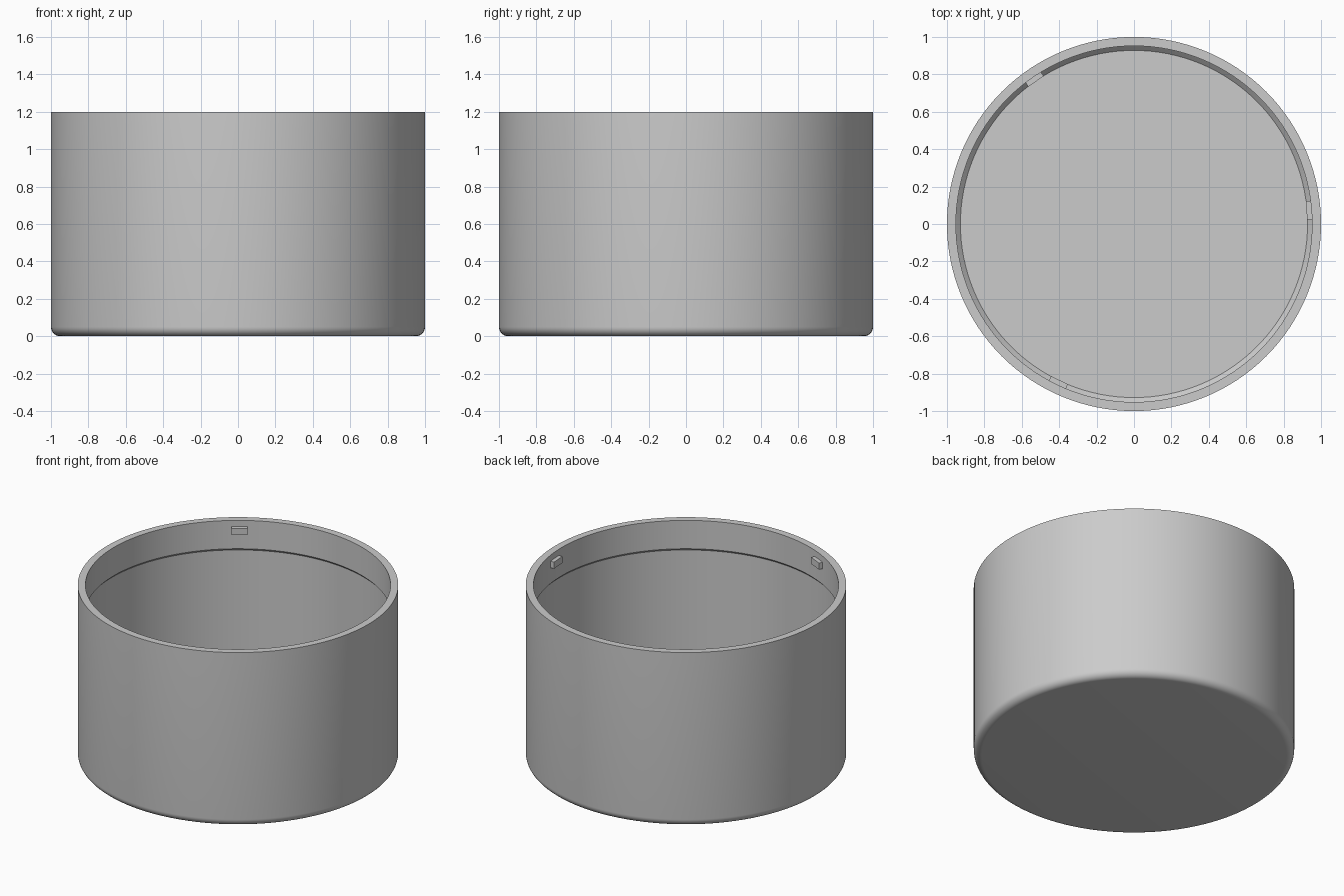
import bpy
import bmesh
import math

if "Cube" in bpy.data.objects:
    bpy.data.objects.remove(bpy.data.objects["Cube"])

SEGMENTS = 128

grey = bpy.data.materials.new("plain grey")
grey.diffuse_color = (0.6, 0.6, 0.6, 1)
grey.use_nodes = True
grey.node_tree.nodes["Principled BSDF"].inputs["Base Color"].default_value = grey.diffuse_color


def make_object(name, bm):
    bmesh.ops.recalc_face_normals(bm, faces=bm.faces[:])
    mesh = bpy.data.meshes.new(name)
    bm.to_mesh(mesh)
    bm.free()
    mesh.materials.append(grey)
    obj = bpy.data.objects.new(name, mesh)
    bpy.context.collection.objects.link(obj)
    return obj


# Cup: lathed profile with a rounded foot, thicker rim band with a bevelled
# underside, and a bevelled inner floor edge
fillet = 0.05
profile = [(0, 0)]
for i in range(9):
    a = math.pi / 2 * i / 8
    profile.append((1 - fillet + fillet * math.sin(a), fillet - fillet * math.cos(a)))
profile += [(1, 1.2), (0.952, 1.2), (0.952, 1.005), (0.966, 0.99),
            (0.966, 0.088), (0.928, 0.05), (0, 0.05)]

bm = bmesh.new()
verts = [bm.verts.new((r, 0, z)) for r, z in profile]
edges = [bm.edges.new(pair) for pair in zip(verts, verts[1:])]
bmesh.ops.spin(bm, geom=verts + edges, cent=(0, 0, 0), axis=(0, 0, 1),
               angle=math.tau, steps=SEGMENTS, use_merge=True)
bmesh.ops.remove_doubles(bm, verts=bm.verts[:], dist=1e-5)
cup = make_object("cup", bm)
bpy.context.view_layer.objects.active = cup
cup.select_set(True)
bpy.ops.object.shade_smooth_by_angle(angle=math.radians(30))

# Locking tabs: three small blocks evenly spaced inside the rim
for n in range(3):
    bm = bmesh.new()
    bmesh.ops.create_cube(bm, size=1)
    for v in bm.verts:
        v.co.x = 0.941 + v.co.x * 0.032
        v.co.y *= 0.1
        v.co.z = 1.135 + v.co.z * 0.045
    tab = make_object(f"locking_tab_{n + 1}", bm)
    tab.rotation_euler.z = math.radians(4.5 + 120 * n)
